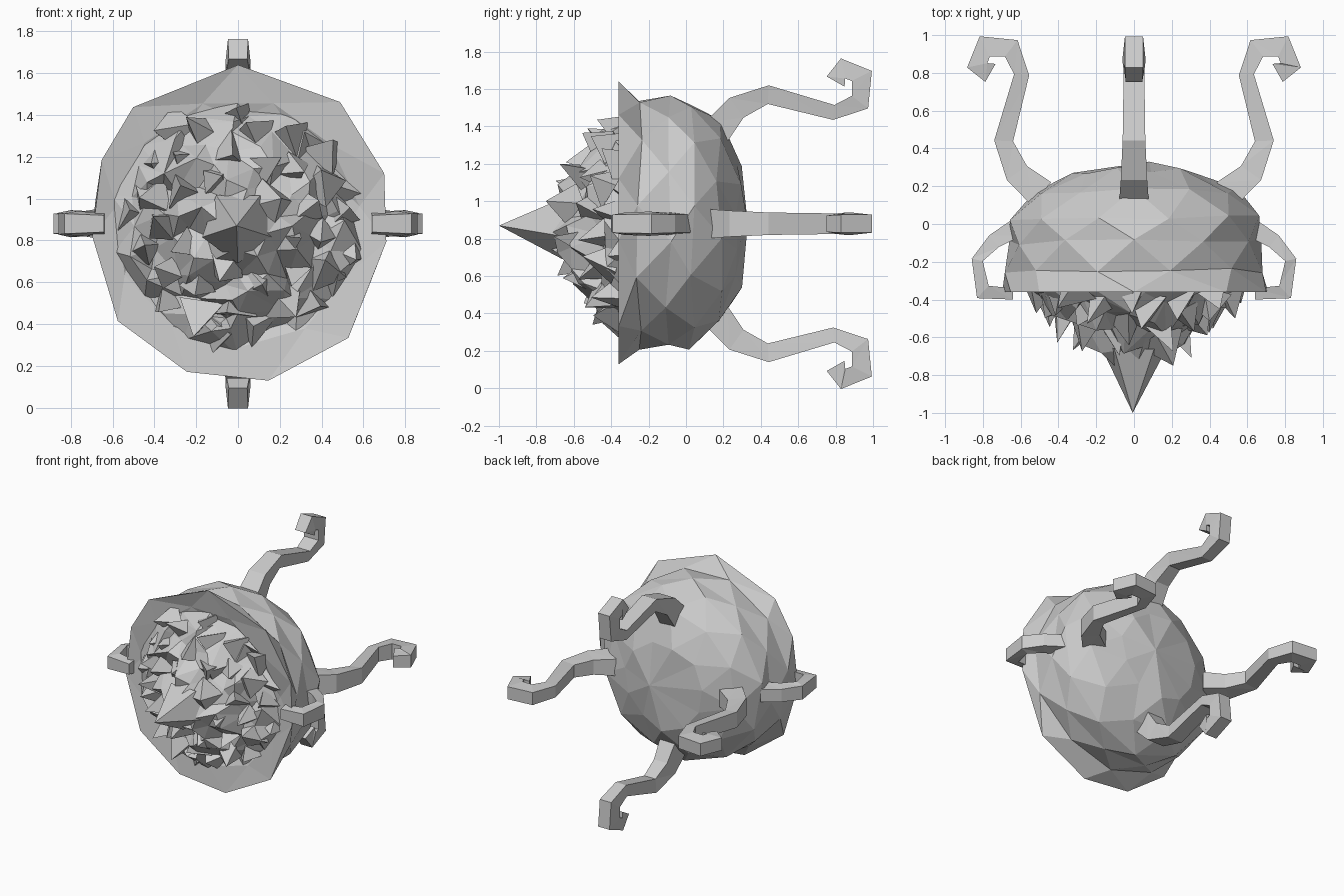
import bpy, bmesh, math, random
from mathutils import Vector, Matrix
from mathutils.geometry import delaunay_2d_cdt

if "Cube" in bpy.data.objects:
    bpy.data.objects.remove(bpy.data.objects["Cube"])

random.seed(7)
CZ = 0.88  # height of the body axis, which runs along y


def polar(r, y, a):
    return Vector((r * math.sin(a), y, CZ + r * math.cos(a)))


def finish(bm, name, recalc=True):
    if recalc:
        bmesh.ops.recalc_face_normals(bm, faces=bm.faces)
    me = bpy.data.meshes.new(name)
    bm.to_mesh(me)
    bm.free()
    ob = bpy.data.objects.new(name, me)
    bpy.context.collection.objects.link(ob)
    return ob


# Body: faceted shell with an uneven flared front rim and a rounded back
RIM = [(0, .76), (40, .76), (71, .74), (97, .715), (136, .76), (169, .765),
       (199, .75), (231, .74), (265, .70), (295, .72), (318, .75)]  # degrees, radius


def make_body():
    sides = len(RIM)
    profile = [(0.50, -0.29), (0.59, -0.33), (0.73, -0.36), (0.68, -0.25), (0.675, -0.10),
               (0.66, 0.03), (0.54, 0.18), (0.33, 0.28)]
    bm = bmesh.new()
    rings = []
    for i, (r, y) in enumerate(profile):
        ring = []
        for k in range(sides):
            a = 2 * math.pi * (k + 0.5 * (i % 2)) / sides
            if i == 2:
                p = polar(RIM[k][1], y, math.radians(RIM[k][0]))
            else:
                p = polar(r + random.uniform(-.01, .014), y + random.uniform(-.02, .02), a)
            ring.append(bm.verts.new(p))
        rings.append(ring)
    for i in range(len(rings) - 1):
        A, B = rings[i], rings[i + 1]
        for k in range(sides):
            n = (k + 1) % sides
            if i % 2 == 0:
                bm.faces.new((A[k], A[n], B[k]))
                bm.faces.new((A[n], B[n], B[k]))
            else:
                bm.faces.new((A[k], B[n], B[k]))
                bm.faces.new((A[k], A[n], B[n]))
    tip = bm.verts.new((0.08, 0.33, CZ))
    for k in range(sides):
        bm.faces.new((rings[-1][k], rings[-1][(k + 1) % sides], tip))
    bm.faces.new(rings[0])
    finish(bm, "body_shell")


# Jagged face: craggy conical surface filling the rim
def cone_y(r):
    return -0.78 + 0.78 * r


def make_crag(n=90, radius=0.56):
    pts, ys = [], []
    for i in range(n):
        r = radius * math.sqrt((i + 0.5) / n)
        a = i * 2.39996 + random.uniform(-.15, .15)
        pts.append(Vector((r * math.sin(a), r * math.cos(a))))
        ys.append(cone_y(r) + random.choice((-.06, 0, .07)) + random.uniform(-.02, .02))
    for k in range(14):
        a = 2 * math.pi * k / 14
        r = 0.60 + random.uniform(-.03, .03)
        pts.append(Vector((r * math.sin(a), r * math.cos(a))))
        ys.append(-0.32)
    verts, _, faces, orig, _, _ = delaunay_2d_cdt(pts, [], [], 0, 1e-5)
    bm = bmesh.new()
    bv = [bm.verts.new((v.x, ys[orig[i][0]], CZ + v.y)) for i, v in enumerate(verts)]
    for f in faces:
        bm.faces.new([bv[j] for j in f])
    bm.normal_update()
    bmesh.ops.reverse_faces(bm, faces=[f for f in bm.faces if f.normal.y > 0])
    finish(bm, "crag_face", recalc=False)


# Shards: chunky tilted pyramids on the crag, plus the large central spike
def add_shard(bm, base, direction, width, length, sides=4):
    rot = direction.normalized().to_track_quat('Z', 'Y').to_matrix().to_4x4()
    spin = Matrix.Rotation(random.uniform(0, 3), 4, 'Z')
    mat = Matrix.Translation(base) @ rot @ spin @ Matrix.Translation((0, 0, length / 2))
    bmesh.ops.create_cone(bm, cap_ends=True, segments=sides, radius1=width, radius2=0,
                          depth=length, matrix=mat)


def make_shards(n=38):
    bm = bmesh.new()
    for i in range(n):
        r = 0.12 + 0.42 * math.sqrt((i + 0.5) / n)
        a = i * 2.39996 + 1
        d = Vector((math.sin(a) * .4, -1, math.cos(a) * .4))
        d += Vector([random.uniform(-.45, .45) for _ in range(3)])
        add_shard(bm, polar(r, cone_y(r) + 0.05, a), d, random.uniform(.08, .13),
                  random.uniform(.12, .2), random.choice((3, 4)))
    add_shard(bm, Vector((0, -.66, CZ - .01)), Vector((-.02, -1, 0)), 0.18, 0.34, 5)
    finish(bm, "face_shards")


# Square-section sweep along an (r, y, half thickness, half width) path at angle a
def sweep(name, path, a):
    bm = bmesh.new()
    out = Vector((math.sin(a), 0, math.cos(a)))
    fwd = Vector((0, 1, 0))
    side = out.cross(fwd)
    rings = []
    for i, (r, y, h, w) in enumerate(path):
        p, q = path[max(i - 1, 0)], path[min(i + 1, len(path) - 1)]
        t = (out * (q[0] - p[0]) + fwd * (q[1] - p[1])).normalized()
        nrm = t.cross(side)
        c = polar(r, y, a)
        rings.append([bm.verts.new(c + nrm * h * s + side * w * u)
                      for s, u in ((1, 1), (1, -1), (-1, -.8), (-1, .8))])
    for A, B in zip(rings, rings[1:]):
        for k in range(4):
            n = (k + 1) % 4
            bm.faces.new((A[k], A[n], B[n]))
            bm.faces.new((A[k], B[n], B[k]))
    bm.faces.new(rings[0])
    bm.faces.new(rings[-1])
    finish(bm, name)


make_body()
make_crag()
make_shards()

# Four curled tentacles trailing behind
tentacle = [(.49, .16, .08, .08), (.62, .27, .065, .07), (.69, .44, .05, .06),
            (.595, .79, .04, .055), (.65, .93, .055, .06), (.79, .94, .06, .06),
            (.83, .84, .055, .06), (.76, .80, .055, .055)]
for k, label in enumerate(("top", "right", "bottom", "left")):
    sweep("tentacle_" + label, tentacle, k * math.pi / 2)

# Small looped side lugs
lug = [(.62, -.02, .05, .06), (.74, -.09, .04, .06), (.83, -.19, .03, .065),
       (.80, -.36, .045, .06), (.64, -.37, .03, .05)]
for k, label in ((1, "right"), (3, "left")):
    sweep("side_lug_" + label, lug, k * math.pi / 2)
